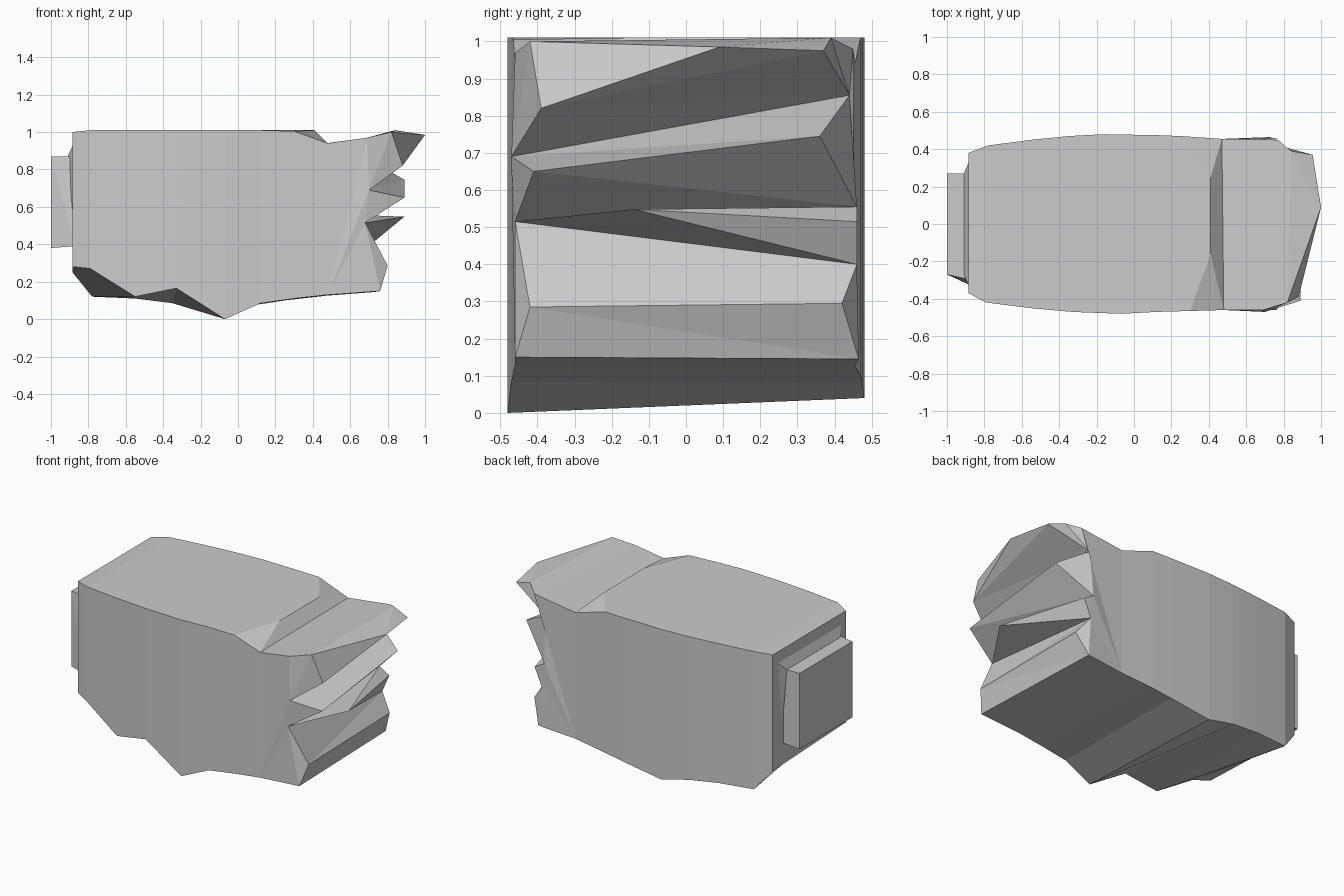
import bpy, bmesh

if "Cube" in bpy.data.objects:
    bpy.data.objects.remove(bpy.data.objects["Cube"])


def finish(bm, name):
    bmesh.ops.recalc_face_normals(bm, faces=bm.faces[:])
    mesh = bpy.data.meshes.new(name)
    bm.to_mesh(mesh)
    bm.free()
    ob = bpy.data.objects.new(name, mesh)
    bpy.context.collection.objects.link(ob)
    return ob


# Rock body: cross-sections, each (x, y, top z, bottom z) for front then back
sections = [
    ((-.885, -.37, 1.00, .28), (-.885, .38, 1.00, .25)),
    ((-.79, -.42, 1.01, .27), (-.78, .42, 1.01, .12)),
    ((-.55, -.45, 1.01, .12), (-.55, .45, 1.01, .11)),
    ((-.33, -.47, 1.01, .165), (-.35, .47, 1.01, .085)),
    ((-.07, -.48, 1.01, .00), (-.16, .48, 1.01, .04)),
    ((.12, -.47, 1.01, .085), (.12, .475, 1.01, .08)),
    ((.30, -.465, 1.005, .11), (.25, .47, 1.01, .10)),
    ((.48, -.46, .94, .13), (.47, .455, .94, .125)),
]
# Jagged right end: front and back outlines from top to bottom
front_edge = [(.82, -.42, 1.0), (.88, -.39, .82), (.70, -.47, .69), (.89, -.41, .65),
              (.68, -.46, .515), (.80, -.42, .285), (.76, -.46, .15)]
back_edge = [(.84, .39, 1.01), (.955, .37, .975), (.70, .44, .855), (.89, .36, .745),
             (.69, .46, .555), (.76, .46, .515), (.71, .46, .40), (.79, .42, .295),
             (.73, .465, .145)]

bm = bmesh.new()
V = bm.verts.new
face = bm.faces.new
rings = []
for (fx, fy, ft, fb), (bx, by, bt, bb) in sections:
    rings.append([V((fx, fy, fb)), V((fx, fy, ft)), V((bx, by, bt)), V((bx, by, bb))])
face(rings[0])
for a, b in zip(rings, rings[1:]):
    for i in range(4):
        j = (i + 1) % 4
        if not (i == 1 and b is rings[-1]):
            face((a[i], a[j], b[j], b[i]))

# Chamfered right edge of the flat top
c1, c2 = V((.41, -.16, 1.01)), V((.41, .25, 1.01))
(_, pf, pb, _), (fb, ft, bt, bb) = rings[-2:]
for f in ((pf, c1, c2, pb), (pf, ft, c1), (ft, bt, c2, c1), (bt, pb, c2)):
    face(f)

# Stepped ledges with two protruding tips
F = [V(p) for p in front_edge]
B = [V(p) for p in back_edge]
lip, tip = V((1.0, .09, .985)), V((.89, -.14, .548))
for f in ((F[0], B[0], lip), (B[0], B[1], lip), (F[0], lip, F[1]), (F[1], lip, B[1]),
          (F[1], B[1], B[2]), (F[1], B[2], F[2]),
          (F[2], B[2], B[3]), (F[2], B[3], F[3]),
          (F[3], B[3], B[4]), (F[3], B[4], F[4]), (F[4], B[4], tip),
          (tip, B[4], B[5]), (tip, B[5], B[6]), (F[4], tip, B[6]), (F[4], B[6], F[5]),
          (F[5], B[6], B[7]), (F[5], B[7], B[8]), (F[5], B[8], F[6])):
    face(f)

# Groove on top and underside that join the ledges to the body
gf, gb = V((.69, -.46, .97)), V((.77, .45, .98))
face((ft, bt, gb, gf))
face((gf, gb, B[0], F[0]))
face((fb, bb, B[-1], F[-1]))


# Side walls: fan to the valleys, plus one triangle per ledge end
def side_wall(bottom, top, groove, edge, tips):
    valleys = [v for i, v in enumerate(edge) if i not in tips]
    loop = [top, groove] + valleys[1:]
    face((groove, valleys[0], valleys[1]))
    for p, q in zip(loop, loop[1:]):
        face((bottom, p, q))
    for i in tips:
        face((edge[i - 1], edge[i], edge[i + 1]))


side_wall(fb, ft, gf, F, (1, 3, 5))
side_wall(bb, bt, gb, B, (1, 3, 5, 7))
finish(bm, "rock_body")

# Protruding slab on the left end, its front side slanting back into the body
bm = bmesh.new()
for p in ((-1, -.27, .38), (-1, -.27, .87), (-.91, -.27, .87), (-.87, -.33, .39),
          (-1, .27, .38), (-1, .27, .87), (-.87, .27, .87), (-.87, .27, .39),
          (-.87, -.30, .87)):
    bm.verts.new(p)
bmesh.ops.convex_hull(bm, input=bm.verts[:])
finish(bm, "left_slab")

# Shallow bevel from the slab up to the top of the left end
bm = bmesh.new()
for p in ((-.91, -.27, .87), (-.91, .27, .87), (-.87, -.36, .96), (-.87, .36, .96),
          (-.87, -.36, .40), (-.87, .30, .40)):
    bm.verts.new(p)
bmesh.ops.convex_hull(bm, input=bm.verts[:])
finish(bm, "left_end_bevel")
